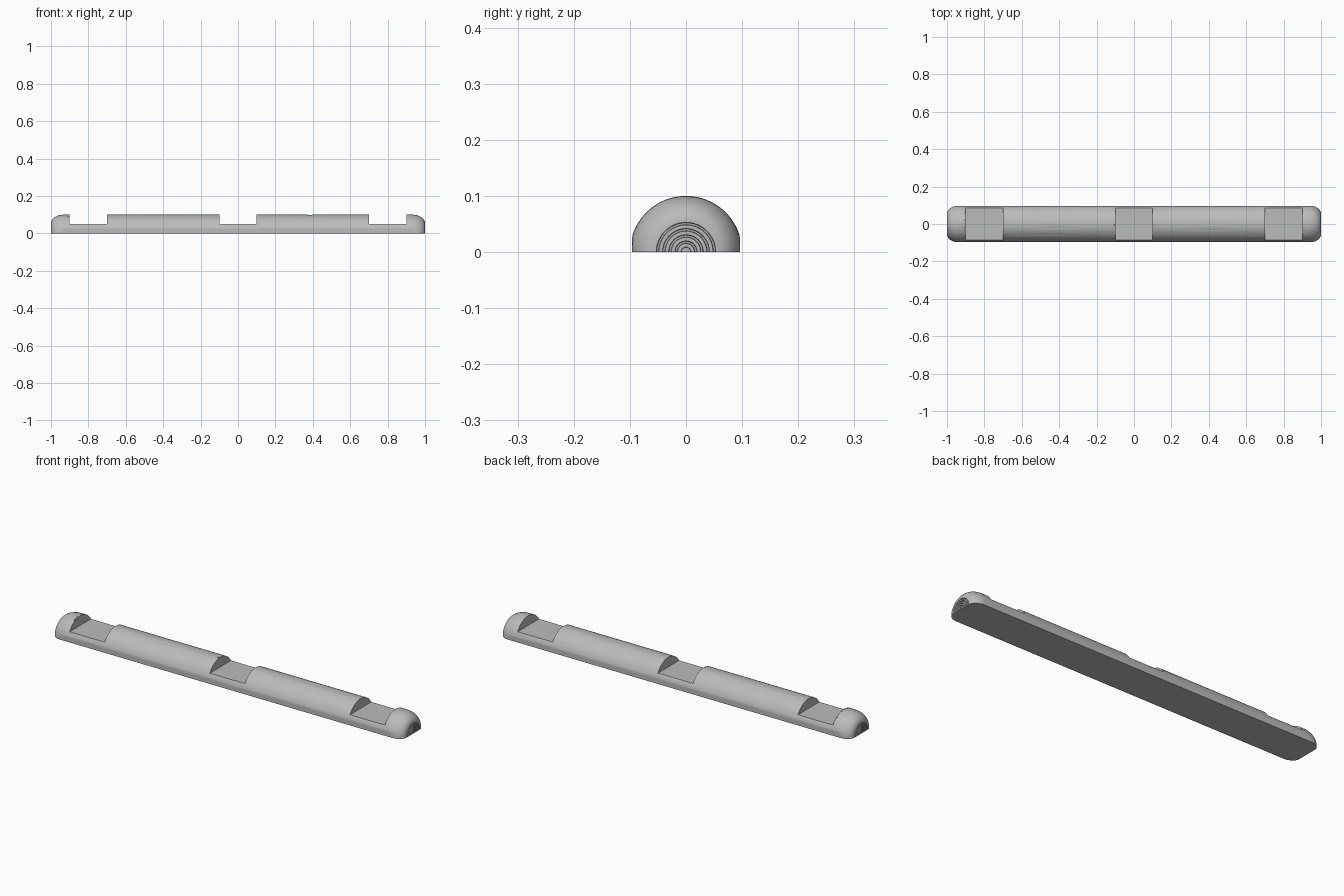
import bpy, bmesh, math
from mathutils import Vector, noise

cube = bpy.data.objects.get("Cube")
if cube:
    bpy.data.objects.remove(cube, do_unlink=True)

RADIUS, FLAT, ROUND = 0.1, 0.096, 0.045
SEGMENTS, STEPS = 72, 80

# One grey for the whole log
wood = bpy.data.materials.new("weathered grey wood")
wood.use_nodes = True
wood.diffuse_color = (0.5, 0.5, 0.5, 1)
wood.node_tree.nodes["Principled BSDF"].inputs["Base Color"].default_value = (0.5, 0.5, 0.5, 1)

# Profile of one end, from the axis outwards: carved growth rings, then a rounded edge
end = []
for i in range(5):
    r = 0.011 * (i + 1)
    end += [(r - 0.003, 0.996), (r - 0.002, 1.0), (r + 0.004, 1.0), (r + 0.005, 0.996)]
end = [(r, x) for r, x in end if r < 0.055] + [(0.055, 1.0)]
for i in range(9):
    a = i / 8 * math.pi / 2
    end.append((RADIUS - ROUND + ROUND * math.sin(a), 1 - 0.07 * (1 - math.cos(a))))

# Full lengthwise profile: left end, body, right end
edge = end[-1][1]
body = [(RADIUS, edge - 2 * edge * i / STEPS) for i in range(1, STEPS)]
profile = end + body + [(r, -x) for r, x in reversed(end)]


def grain(x, angle):
    """Shallow cracks stretched along the length."""
    n = noise.noise(Vector((x * 3.5, math.cos(angle) * 9, math.sin(angle) * 9)))
    return 0.003 * max(0, n - 0.3)


# Half-round log, swept round the long axis with slightly flattened sides
bm = bmesh.new()
rows = []
for r, x in profile:
    row = []
    for s in range(SEGMENTS + 1):
        a = math.pi * s / SEGMENTS
        rr = r - (grain(x, a) if r > 0.095 else 0)
        y = max(-FLAT, min(FLAT, rr * math.cos(a)))
        row.append(bm.verts.new((x, y, rr * math.sin(a))))
    rows.append(row)
for a, b in zip(rows, rows[1:]):
    for s in range(SEGMENTS):
        bm.faces.new((a[s], a[s + 1], b[s + 1], b[s]))
    bm.faces.new((a[0], b[0], b[-1], a[-1]))
bm.faces.new(rows[0])
bm.faces.new(rows[-1])
bmesh.ops.recalc_face_normals(bm, faces=bm.faces)
mesh = bpy.data.meshes.new("half_log")
bm.to_mesh(mesh)
bm.free()
log = bpy.data.objects.new("half_log", mesh)
bpy.context.collection.objects.link(log)
mesh.materials.append(wood)


# Three square notches cut down to half height
def cut_notch(x):
    bpy.ops.mesh.primitive_cube_add(size=0.2, location=(x, 0, 0.15))
    cutter = bpy.context.object
    cutter.name = "notch_cutter"
    cutter.scale.y = 2
    cutter.hide_render = True
    cutter.data.materials.append(wood)
    mod = log.modifiers.new("notch", "BOOLEAN")
    mod.operation = "DIFFERENCE"
    mod.solver = "EXACT"
    mod.object = cutter
    bpy.ops.object.select_all(action="DESELECT")
    log.select_set(True)
    bpy.context.view_layer.objects.active = log
    bpy.ops.object.modifier_apply(modifier=mod.name)
    bpy.data.objects.remove(cutter, do_unlink=True)


for x in (-0.8, 0, 0.8):
    cut_notch(x)

bpy.ops.object.shade_smooth_by_angle(angle=math.radians(30))
